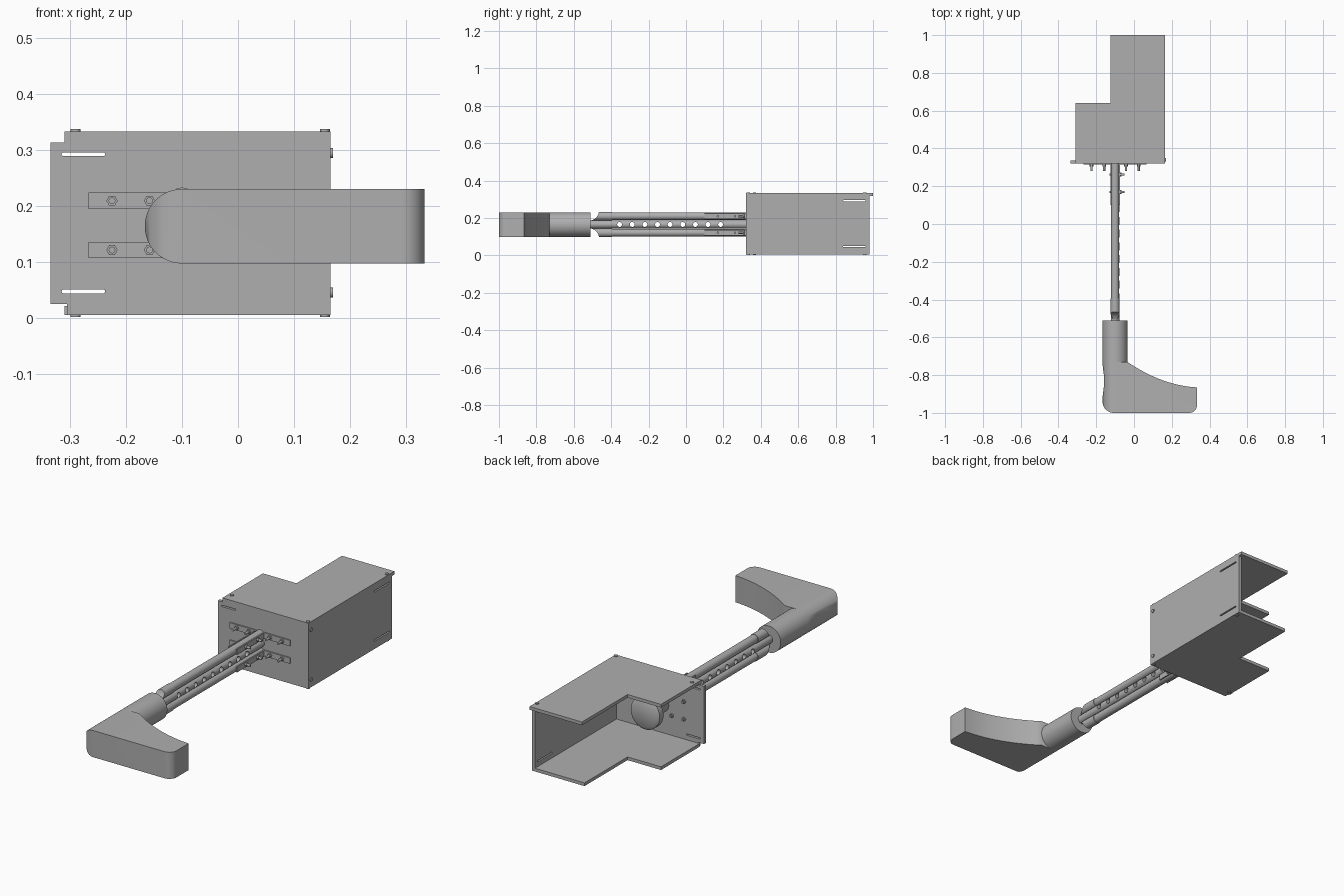
import bpy, bmesh, math
from mathutils import Vector

cube = bpy.data.objects.get("Cube")
if cube:
    bpy.data.objects.remove(cube, do_unlink=True)

grey = bpy.data.materials.new("plain grey")
grey.use_nodes = True
grey.diffuse_color = (0.43, 0.43, 0.43, 1)
grey.node_tree.nodes["Principled BSDF"].inputs["Base Color"].default_value = grey.diffuse_color

AX, AZ = -0.10, 0.165          # axis of the shaft
PLATE = 0.016                  # sheet thickness
DIRS = {"X": Vector((1, 0, 0)), "Y": Vector((0, 1, 0)), "Z": Vector((0, 0, 1))}


def finish(name, bm, smooth=False):
    bmesh.ops.recalc_face_normals(bm, faces=bm.faces)
    mesh = bpy.data.meshes.new(name)
    bm.to_mesh(mesh)
    bm.free()
    mesh.materials.append(grey)
    ob = bpy.data.objects.new(name, mesh)
    bpy.context.collection.objects.link(ob)
    if smooth:
        shade(ob)
    return ob


def activate(ob):
    bpy.ops.object.select_all(action="DESELECT")
    ob.select_set(True)
    bpy.context.view_layer.objects.active = ob


def shade(ob):
    activate(ob)
    bpy.ops.object.shade_smooth_by_angle(angle=math.radians(35))


def prism(name, outline, axis, low, high, smooth=False):
    """Extrude a 2D outline along an axis."""
    bm = bmesh.new()
    place = {"X": lambda a, b: (low, a, b), "Y": lambda a, b: (a, low, b),
             "Z": lambda a, b: (a, b, low)}[axis]
    face = bm.faces.new([bm.verts.new(place(a, b)) for a, b in outline])
    new = bmesh.ops.extrude_face_region(bm, geom=[face])["geom"]
    verts = [g for g in new if isinstance(g, bmesh.types.BMVert)]
    bmesh.ops.translate(bm, verts=verts, vec=DIRS[axis] * (high - low))
    return finish(name, bm, smooth)


def arc(a, b, r, start, end, n=12):
    angles = [math.radians(start + (end - start) * i / n) for i in range(n + 1)]
    return [(a + r * math.cos(t), b + r * math.sin(t)) for t in angles]


def rod(name, axis, a, b, r, low, high, sides=32):
    """Cylinder along an axis, centred on (a, b) of the other two."""
    return prism(name, arc(a, b, r, 0, 360 - 360 / sides, sides - 1), axis, low, high, sides > 8)


def box(name, x, y, z):
    return prism(name, [(x[0], y[0]), (x[1], y[0]), (x[1], y[1]), (x[0], y[1])], "Z", *z)


def slot(axis, a0, a1, b, r, low, high):
    return prism("slot_cutter", arc(a1 - r, b, r, -90, 90, 6) + arc(a0 + r, b, r, 90, 270, 6),
                 axis, low, high)


def boolean(ob, cutters, operation="DIFFERENCE"):
    for cutter in cutters:
        cutter.hide_render = True
        activate(ob)
        mod = ob.modifiers.new("cut", "BOOLEAN")
        mod.operation, mod.solver, mod.object = operation, "EXACT", cutter
        bpy.ops.object.modifier_apply(modifier=mod.name)
        bpy.data.objects.remove(cutter, do_unlink=True)


# Open housing: front, side, top and bottom plates
front = prism("front_plate", [(-0.335, 0.025), (-0.305, 0.025), (-0.305, 0.005), (0.165, 0.005),
                              (0.165, 0.333), (-0.31, 0.333), (-0.31, 0.313), (-0.335, 0.313)],
              "Y", 0.32, 0.32 + PLATE)
boolean(front, [slot("Y", -0.315, -0.237, z, 0.0035, 0.3, 0.36) for z in (0.047, 0.292)])
side = box("side_plate", (0.165 - PLATE, 0.165), (0.336, 0.98), (0.021, 0.317))
boolean(side, [slot("X", 0.84, 0.96, z, 0.0035, 0.1, 0.2) for z in (0.047, 0.292)])
for name, low, back in (("bottom_plate", 0.005, 0.98), ("top_plate", 0.317, 1.0)):
    prism(name, [(-0.31, 0.336), (0.165, 0.336), (0.165, back), (-0.125, back),
                 (-0.125, 0.64), (-0.31, 0.64)], "Z", low, low + PLATE)

# Small screws holding the plates together
for x, y in ((-0.29, 0.366), (0.155, 0.332), (0.155, 0.955)):
    rod("top_screw", "Z", x, y, 0.009, 0.33, 0.337, 16)
    rod("bottom_screw", "Z", x, y, 0.009, 0.001, 0.008, 16)
for z in (0.045, 0.294):
    rod("side_screw", "X", 0.34, z, 0.009, 0.16, 0.17, 16)

# Shaft: perforated centre tube between two outer tubes
centre = rod("centre_tube", "Y", AX, AZ, 0.022, -0.53, 0.35)
boolean(centre, [rod("hole_cutter", "X", -0.355 + 0.0675 * i, AZ, 0.013, -0.2, 0)
                 for i in range(9)])
shade(centre)
for sign, label in ((1, "upper"), (-1, "lower")):
    z = AZ + sign * 0.044
    tube = rod(label + "_tube", "Y", AX, z, 0.021, -0.52, 0.33)
    sleeve = rod(label + "_sleeve", "Y", AX, z, 0.0235, -0.52, -0.395)
    for part in (tube, sleeve):
        boolean(part, [rod("mouth_cutter", "X", -0.52, AZ + sign * 0.075, 0.055, -0.2, 0)])
        shade(part)

    # Angle brackets with cross bolts, each side of the tube
    for s in (-1, 1):
        inner, outer = sorted((AX + s * 0.019, AX + s * 0.025))
        arm = box(label + "_bracket_arm", (inner, outer), (0.10, 0.32), (z - 0.014, z + 0.014))
        x0, x1 = sorted((AX + s * 0.019, AX + s * 0.167))
        box(label + "_bracket_foot", (x0, x1), (0.314, 0.32), (z - 0.0145, z + 0.0145))
        for dx in (0.058, 0.125):
            x = AX + s * dx
            rod("bolt_shank", "Y", x, z, 0.006, 0.28, 0.35, 16)
            rod("bolt_nut", "Y", x, z, 0.010, 0.304, 0.314, 6)
            rod("bolt_head", "Y", x, z, 0.010, 0.336, 0.344, 6)
    for y in (0.17, 0.262):
        rod("cross_bolt", "X", y, z, 0.006, AX - 0.03, AX + 0.05, 16)
        rod("cross_nut", "X", y, z, 0.010, AX + 0.025, AX + 0.033, 6)

# Flared foot on the shaft end inside the housing
bm = bmesh.new()
profile = [(0, 0.33), (0.04, 0.33), (0.042, 0.39), (0.055, 0.415), (0.08, 0.435),
           (0.08, 0.465), (0.065, 0.475), (0, 0.475)]
verts = [bm.verts.new((AX + r, y, AZ)) for r, y in profile]
edges = [bm.edges.new(pair) for pair in zip(verts, verts[1:])]
bmesh.ops.spin(bm, geom=verts + edges, cent=(AX, 0, AZ), axis=(0, 1, 0),
               angle=math.tau, steps=40)
bmesh.ops.remove_doubles(bm, verts=bm.verts, dist=0.0002)
finish("shaft_foot", bm, True)

# Grip: round collar and a swept arm with a rounded left edge
R = 0.0665
rod("grip_collar", "Y", AX, AZ - 0.0015, R, -0.74, -0.51, 48)
sweep = []
for i in range(17):
    t = i / 16
    sweep.append((0.333 - 0.368 * t, -0.865 + 0.02 * t + 0.115 * t * t))
waist = [(-0.1665 + 0.009 * math.sin(math.pi * i / 10) ** 2, -0.73 - 0.2 * i / 10)
         for i in range(11)]
outline = (sweep + waist + arc(-0.1065, -0.94, 0.06, 180, 270, 10)
           + arc(0.293, -0.96, 0.04, 270, 360, 10))
arm = prism("grip_arm", outline, "Z", 0.05, 0.28)
section = arc(AX, AZ - 0.0015, R, 90, 270, 24) + [(0.4, AZ - 0.0015 - R), (0.4, AZ - 0.0015 + R)]
boolean(arm, [prism("round_cutter", section, "Y", -1.1, -0.6)], "INTERSECT")
shade(arm)
